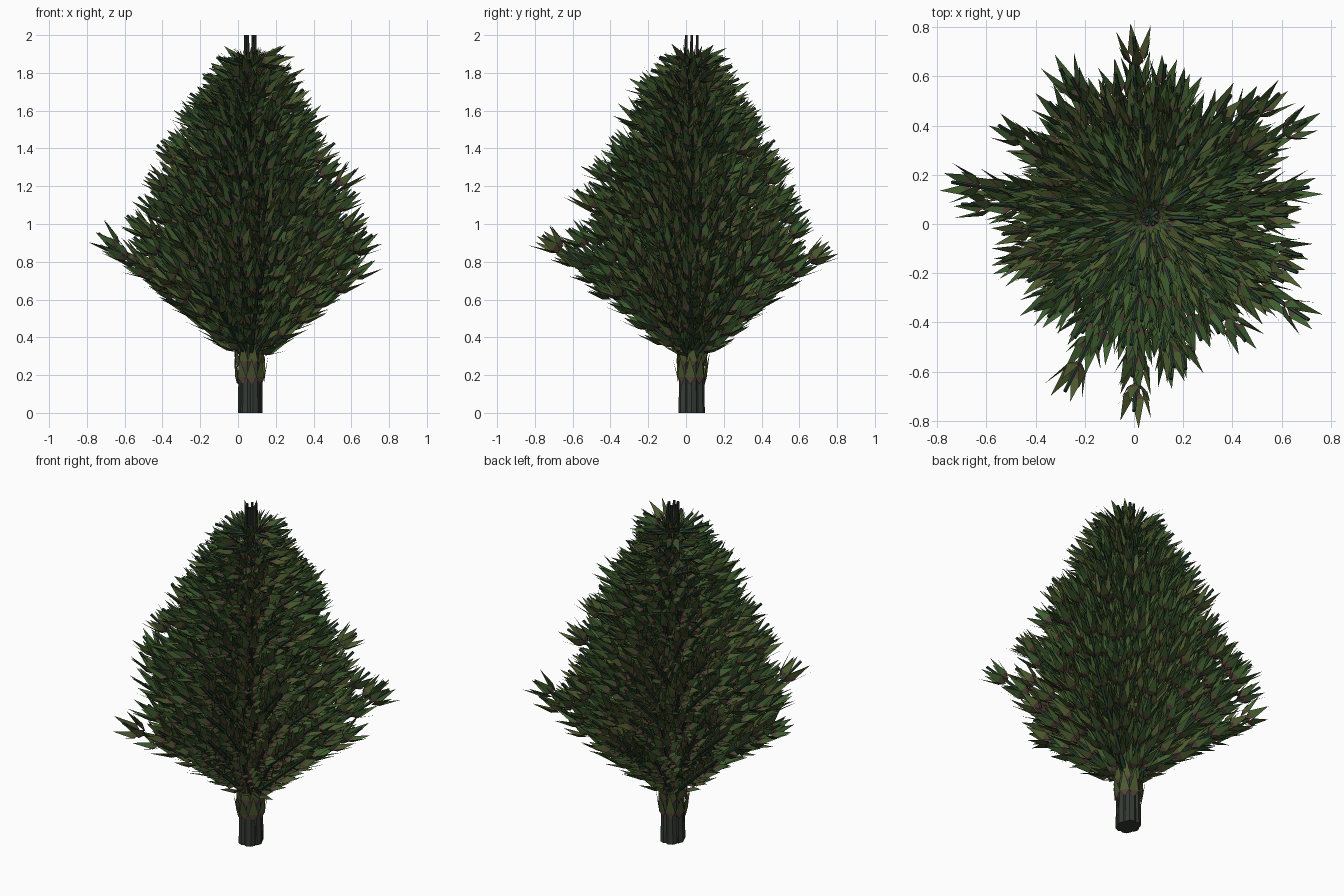
import bpy, bmesh, math, random
from mathutils import Vector

if "Cube" in bpy.data.objects:
    bpy.data.objects.remove(bpy.data.objects["Cube"])

random.seed(11)
CX, CY = 0.065, 0.03           # trunk axis
UP = Vector((0, 0, 1))


def material(name, rgb):
    m = bpy.data.materials.new(name)
    m.diffuse_color = (*rgb, 1)
    m.use_nodes = True
    m.node_tree.nodes["Principled BSDF"].inputs["Base Color"].default_value = m.diffuse_color
    return m


BARK = material("bark", (0.035, 0.043, 0.035))
TWIG = material("twig", (0.022, 0.05, 0.028))
GREENS = [material("needle_green", (0.05, 0.11, 0.028)),
          material("needle_olive", (0.072, 0.10, 0.027)),
          material("needle_dark", (0.038, 0.08, 0.022))]
BROWN = material("needle_base", (0.085, 0.05, 0.035))


def finish(name, bm, mats):
    me = bpy.data.meshes.new(name)
    bm.to_mesh(me)
    bm.free()
    for m in mats:
        me.materials.append(m)
    ob = bpy.data.objects.new(name, me)
    bpy.context.collection.objects.link(ob)
    return ob


def frame(d):
    u = d.orthogonal().normalized()
    return u, d.cross(u).normalized()


def rod(bm, a, b, ra, rb, n):
    """Tapered rod between two points."""
    u, v = frame((b - a).normalized())
    rings = []
    for p, r in ((a, ra), (b, rb)):
        rings.append([bm.verts.new(p + r * (math.cos(t) * u + math.sin(t) * v))
                      for t in (2 * math.pi * i / n for i in range(n))])
    for i in range(n):
        j = (i + 1) % n
        bm.faces.new((rings[0][i], rings[0][j], rings[1][j], rings[1][i]))
    bm.faces.new(rings[0][::-1])
    bm.faces.new(rings[1])


def tuft(bm, p, d, r, length, n=6, tip_r=1.6, base_r=0.45):
    """Crown of pointed blades opening along direction d."""
    u, v = frame(d)
    spin = random.random() * 6.28
    green = random.randrange(3)
    for i in range(n):
        t = spin + 2 * math.pi * i / n

        def pt(ang, rad, h):
            return bm.verts.new(p + rad * (math.cos(ang) * u + math.sin(ang) * v) + h * d)
        k = random.uniform(0.85, 1.1)
        w = 3.3 / n
        base = pt(t, r * base_r, 0)
        left, right = pt(t - w, r, length * 0.25), pt(t + w, r, length * 0.25)
        tip = pt(t, r * tip_r * random.uniform(0.85, 1.15), length * k)
        bm.faces.new((base, right, left)).material_index = 3
        bm.faces.new((left, right, tip)).material_index = green


def lerp_table(table, x):
    for (x0, y0), (x1, y1) in zip(table, table[1:]):
        if x <= x1:
            return y0 + (y1 - y0) * (x - x0) / (x1 - x0)
    return table[-1][1]


# Trunk: a bundle of tapering stems that show separately at the tip
trunk = bmesh.new()
for i in range(6):
    a = i * math.pi / 3
    o = Vector((math.cos(a), 1.3 * math.sin(a), 0))
    c = Vector((CX, CY, 0))
    rod(trunk, c + o * 0.03, c + o * 0.026 + UP * 2, 0.036, 0.007, 8)
finish("trunk", trunk, [BARK])

twigs, needles = bmesh.new(), bmesh.new()


def branch(z0, az, reach, slope):
    """Straight twig rising from the trunk, carrying tufts along its length."""
    a = Vector((CX, CY, z0))
    d = Vector((math.cos(az), math.sin(az), slope)).normalized()
    total = reach * math.sqrt(1 + slope * slope)
    rod(twigs, a, a + d * total, 0.015, 0.008, 5)
    s = total - random.uniform(0.125, 0.15)
    while s > 0.07:
        tuft(needles, a + d * s, d, random.uniform(0.042, 0.05), random.uniform(0.13, 0.16))
        s -= random.uniform(0.12, 0.145)


# Whorls of branches, shortening toward the top
REACH = [(0.25, 0.58), (0.42, 0.63), (0.63, 0.60), (0.85, 0.53),
         (1.05, 0.46), (1.3, 0.37), (1.5, 0.30), (1.82, 0.20)]
SLOPE = [(0.25, 0.85), (1.0, 0.8), (1.4, 0.7), (1.6, 0.55), (1.82, 0.28)]
z, k = 0.27, 0
while z < 1.85:
    n = 12
    for i in range(n):
        az = 2 * math.pi * (i + random.uniform(-0.3, 0.3) + 0.382 * k) / n
        r = lerp_table(REACH, z) * random.uniform(0.82, 1.05)
        branch(z, az, r, lerp_table(SLOPE, z) * random.uniform(0.88, 1.15))
    # steeper inner twigs fill the crown
    if z < 1.4:
        for i in range(5):
            az = 2 * math.pi * (i + random.random() * 0.6 + 0.618 * k) / 5
            branch(z, az, lerp_table(REACH, z) * random.uniform(0.4, 0.62), random.uniform(1.05, 1.5))
    z += 0.0865
    k += 1

# Long outlying lower branches
for tx, ty, tz in ((-0.74, 0.17, 0.95), (-0.70, 0.08, 0.90), (0.71, -0.39, 0.94),
                   (0.0, -0.76, 0.94), (-0.28, -0.68, 0.88), (0.0, 0.76, 0.88),
                   (0.70, 0.42, 0.92), (0.15, -0.63, 0.85), (-0.55, 0.40, 0.93),
                   (0.59, 0.53, 0.9), (0.71, 0.15, 0.8), (-0.3, 0.63, 0.88)):
    dx, dy = tx - CX, ty - CY
    reach = math.hypot(dx, dy)
    branch(tz - 0.74 * reach, math.atan2(dy, dx), reach, 0.74)

# Needle collars around the trunk
z = 0.15
while z < 1.7:
    tuft(needles, Vector((CX, CY, z)), UP, 0.083 - 0.02 * z, 0.16,
         n=9, tip_r=1.15 if z < 0.3 else 2.0, base_r=0.9)
    z += 0.085

# Spreading crown of needles below the tip
for z, tip_r, h in ((1.74, 4.2, 0.12), (1.78, 3.6, 0.12), (1.81, 2.8, 0.11),
                    (1.84, 2.0, 0.09), (1.85, 1.5, 0.08)):
    tuft(needles, Vector((CX, CY, z)), UP, 0.048, h, n=11, tip_r=tip_r, base_r=0.7)

finish("branches", twigs, [TWIG])
finish("needles", needles, GREENS + [BROWN])
